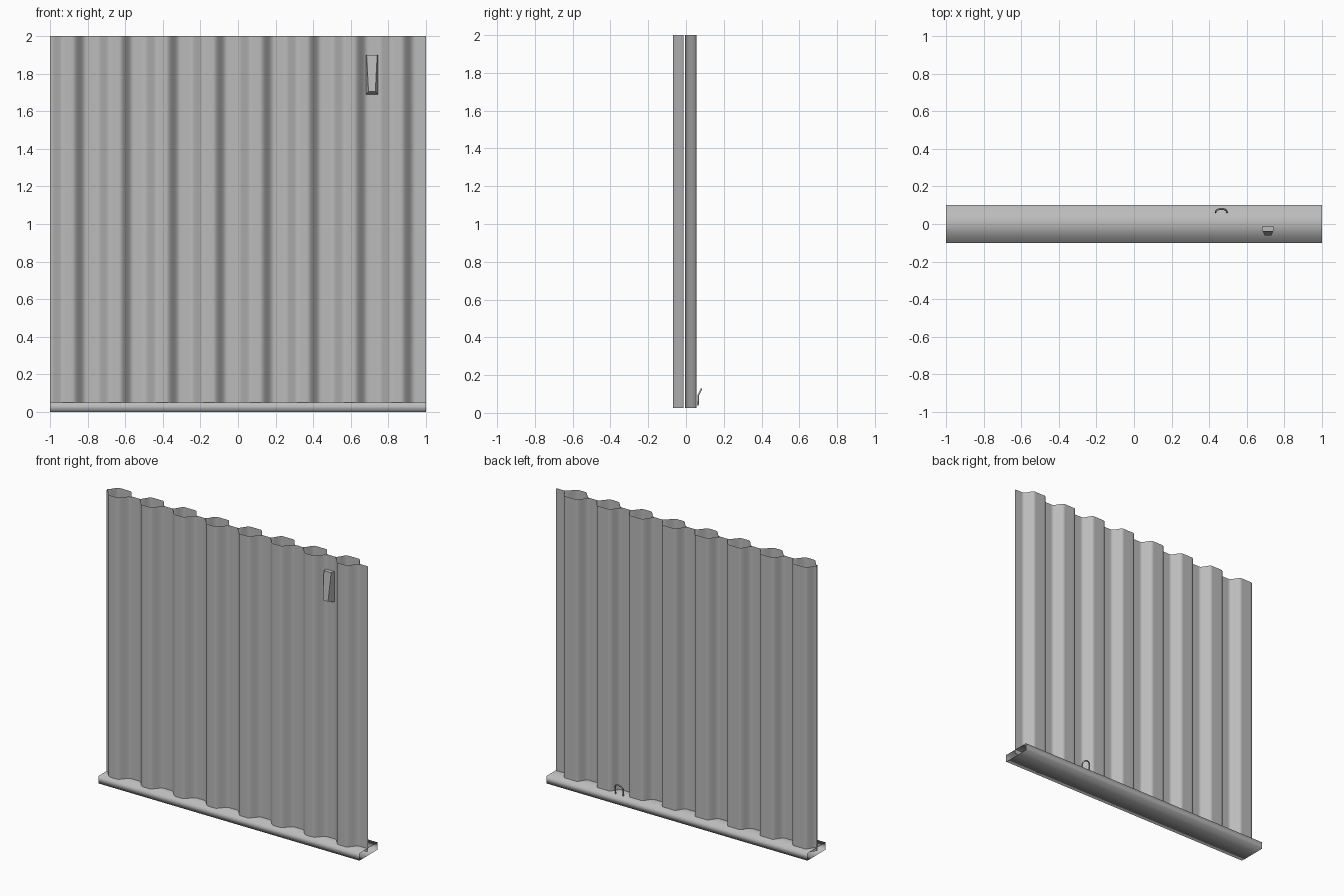
import bpy, bmesh, math
from mathutils import Vector

cube = bpy.data.objects.get("Cube")
if cube:
    bpy.data.objects.remove(cube, do_unlink=True)

grey = bpy.data.materials.new("galvanised grey")
grey.use_nodes = True
grey.diffuse_color = (0.5, 0.5, 0.5, 1)
grey.node_tree.nodes["Principled BSDF"].inputs["Base Color"].default_value = (0.5, 0.5, 0.5, 1)


def finish(name, bm, smooth=180):
    mesh = bpy.data.meshes.new(name)
    bm.to_mesh(mesh)
    bm.free()
    mesh.materials.append(grey)
    obj = bpy.data.objects.new(name, mesh)
    bpy.context.collection.objects.link(obj)
    if smooth:
        bpy.ops.object.select_all(action="DESELECT")
        obj.select_set(True)
        bpy.context.view_layer.objects.active = obj
        bpy.ops.object.shade_smooth_by_angle(angle=math.radians(smooth))
    return obj


def strip(bm, low, high, closed=False):
    """Skin two matching rows of points with quads."""
    a = [bm.verts.new(p) for p in low]
    b = [bm.verts.new(p) for p in high]
    n = len(a)
    for i in range(n if closed else n - 1):
        j = (i + 1) % n
        bm.faces.new((a[i], a[j], b[j], b[i]))
    return a, b


# Corrugated skins: eight rounded ribs each, open at the rims
PITCH, RIB = 0.25, 0.19


def rib_height(u, ramp):
    t = max(0, min(u, RIB - u, ramp)) / ramp
    return t * t * (3 - 2 * t)


def skin(name, y_valley, y_ridge, ramp):
    bm = bmesh.new()
    steps = 25
    row = []
    for i in range(8 * steps + 1):
        u = (i % steps) / steps * PITCH
        y = y_valley + (y_ridge - y_valley) * rib_height(u, ramp)
        row.append((-1 + i * PITCH / steps, y))
    if y_ridge > y_valley:
        row.reverse()
    strip(bm, [(x, y, 0.025) for x, y in row], [(x, y, 2) for x, y in row])
    finish(name, bm)


skin("front_skin", -0.012, -0.07, 0.07)
skin("back_skin", -0.005, 0.055, 0.052)

# Base channel, open at both ends
bm = bmesh.new()
section = [(-0.1, 0), (-0.1, 0.05), (0.1, 0.05), (0.1, 0)]
strip(bm, [(-1, y, z) for y, z in section], [(1, y, z) for y, z in section], closed=True)
bmesh.ops.recalc_face_normals(bm, faces=bm.faces)
finish("base_channel", bm)

# Wedge-shaped catch in a front valley
bm = bmesh.new()
X = 0.713
back = [(X - 0.033, -0.012, 1.69), (X + 0.033, -0.012, 1.69),
        (X + 0.033, -0.012, 1.9), (X - 0.033, -0.012, 1.9)]
face = [(X - 0.018, -0.06, 1.705), (X + 0.018, -0.06, 1.705),
        (X + 0.028, -0.04, 1.9), (X - 0.028, -0.04, 1.9)]
a, b = strip(bm, back, face, closed=True)
bm.faces.new(b)
bm.faces.new(a[::-1])
bmesh.ops.recalc_face_normals(bm, faces=bm.faces)
finish("front_catch", bm, smooth=0)

# Arched loop leaning outward at the back
curve = bpy.data.curves.new("back_loop", "CURVE")
curve.dimensions = "3D"
curve.bevel_depth = 0.005
curve.bevel_resolution = 1
arch = [(-0.03, 0.04)]
for i in range(9):
    t = math.pi * i / 8
    arch.append((-0.03 * math.cos(t), 0.095 + 0.03 * math.sin(t)))
arch.append((0.03, 0.04))
spline = curve.splines.new("POLY")
spline.points.add(len(arch) - 1)
for point, (x, z) in zip(spline.points, arch):
    lean = 0.5 * max(0, z - 0.09)
    point.co = (0.465 + x, 0.063 + lean, z, 1)
curve.materials.append(grey)
loop = bpy.data.objects.new("back_loop", curve)
bpy.context.collection.objects.link(loop)
